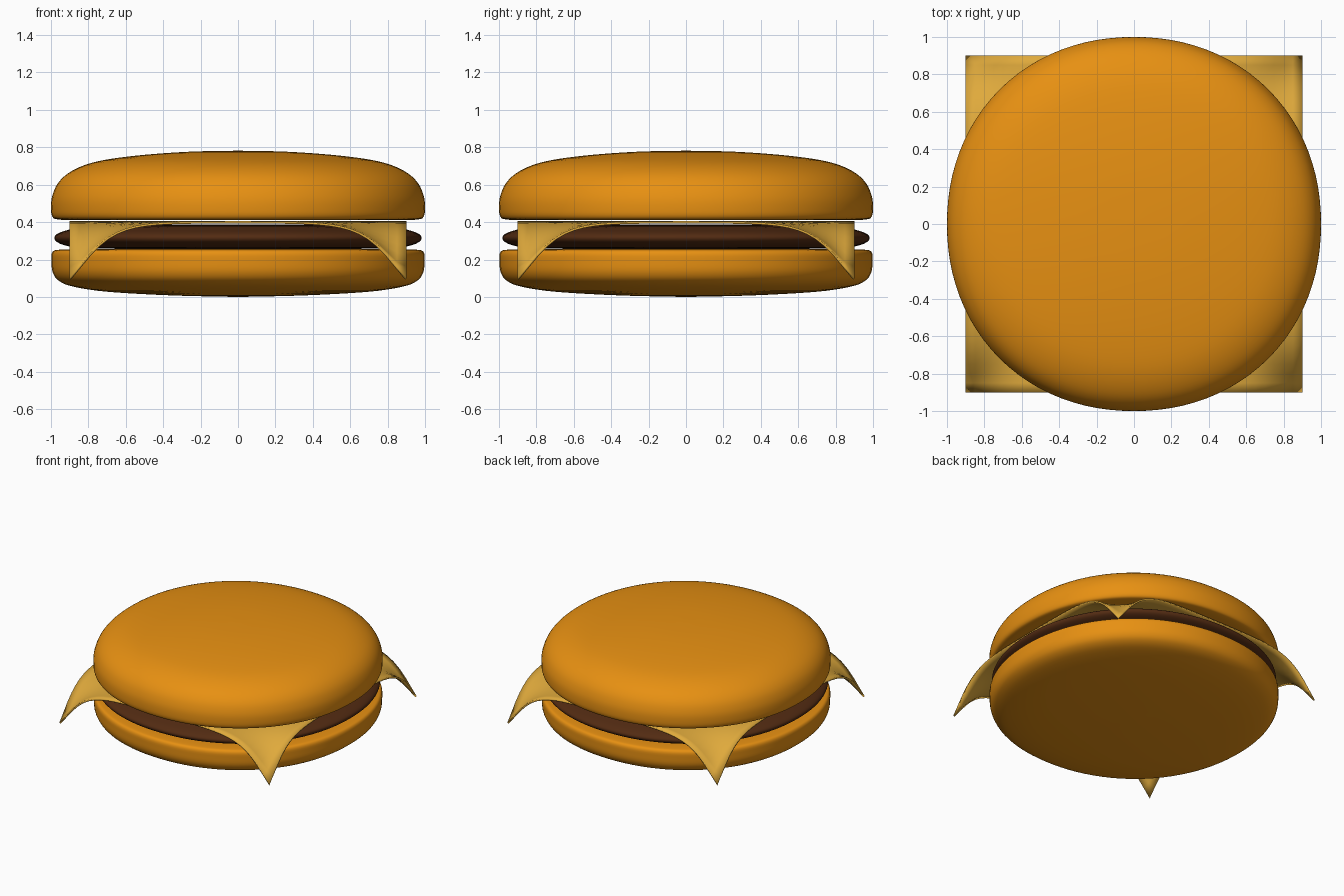
import bpy, bmesh, math

if "Cube" in bpy.data.objects:
    bpy.data.objects.remove(bpy.data.objects["Cube"])

SEG = 96


def paint(obj, name, color):
    mat = bpy.data.materials.get(name) or bpy.data.materials.new(name)
    mat.diffuse_color = (*color, 1)
    mat.use_nodes = True
    mat.node_tree.nodes["Principled BSDF"].inputs["Base Color"].default_value = mat.diffuse_color
    obj.data.materials.append(mat)


def finish(bm, name, mat_name, color):
    bmesh.ops.recalc_face_normals(bm, faces=bm.faces)
    mesh = bpy.data.meshes.new(name)
    bm.to_mesh(mesh)
    bm.free()
    obj = bpy.data.objects.new(name, mesh)
    bpy.context.collection.objects.link(obj)
    paint(obj, mat_name, color)
    bpy.ops.object.select_all(action='DESELECT')
    obj.select_set(True)
    bpy.context.view_layer.objects.active = obj
    bpy.ops.object.shade_smooth_by_angle(angle=math.radians(50))
    return obj


def smooth_profile(pts, steps=4):
    """Catmull-Rom curve through (radius, z) points."""
    p = [pts[0]] + pts + [pts[-1]]
    out = []
    for a, b, c, d in zip(p, p[1:], p[2:], p[3:]):
        for i in range(steps):
            t = i / steps
            out.append(tuple(0.5 * (2 * b[k] + (c[k] - a[k]) * t
                       + (2 * a[k] - 5 * b[k] + 4 * c[k] - d[k]) * t ** 2
                       + (3 * b[k] - a[k] - 3 * c[k] + d[k]) * t ** 3) for k in (0, 1)))
    return out + [pts[-1]]


def squircle(angle, n=2.1):
    c, s = math.cos(angle), math.sin(angle)
    return (abs(c) ** n + abs(s) ** n) ** (-1 / n)


def lathe(name, profile, mat_name, color):
    """Slightly squared lathe; profile starts and ends on the axis."""
    prof = smooth_profile(profile)
    bm = bmesh.new()
    rings = []
    for r, z in prof[1:-1]:
        ring = []
        for i in range(SEG):
            a = 2 * math.pi * i / SEG
            q = r * squircle(a)
            ring.append(bm.verts.new((q * math.cos(a), q * math.sin(a), z)))
        rings.append(ring)
    low = bm.verts.new((0, 0, prof[0][1]))
    high = bm.verts.new((0, 0, prof[-1][1]))
    for i in range(SEG):
        j = (i + 1) % SEG
        bm.faces.new((low, rings[0][j], rings[0][i]))
        bm.faces.new((high, rings[-1][i], rings[-1][j]))
        for lo, hi in zip(rings, rings[1:]):
            bm.faces.new((lo[i], lo[j], hi[j], hi[i]))
    return finish(bm, name, mat_name, color)


BUN = (0.80, 0.28, 0.006)

# Buns and patty
lathe("bottom_bun", [(0, 0.0), (0.35, 0.008), (0.69, 0.027), (0.876, 0.054), (0.956, 0.085),
                     (0.99, 0.13), (0.997, 0.19), (0.992, 0.24), (0.95, 0.253), (0.8, 0.255),
                     (0.4, 0.255), (0, 0.255)], "bun", BUN)
lathe("patty", [(0, 0.257), (0.5, 0.257), (0.8, 0.26), (0.91, 0.272), (0.965, 0.292),
                (0.982, 0.316), (0.965, 0.338), (0.91, 0.358), (0.8, 0.378), (0.5, 0.387),
                (0, 0.388)], "meat", (0.085, 0.024, 0.006))
lathe("top_bun", [(0, 0.412), (0.5, 0.412), (0.85, 0.412), (0.96, 0.414), (0.993, 0.43),
                  (1.0, 0.48), (0.993, 0.54), (0.965, 0.605), (0.91, 0.66), (0.82, 0.705),
                  (0.7, 0.735), (0.5, 0.76), (0.25, 0.777), (0, 0.782)], "bun", BUN)

# Cheese slice with four drooping corners
bm = bmesh.new()
bmesh.ops.create_grid(bm, x_segments=36, y_segments=36, size=0.9)
for v in bm.verts:
    d = math.hypot(0.9 - abs(v.co.x), 0.9 - abs(v.co.y))
    v.co.z = 0.405 - 0.305 * math.exp(-3.6 * d - 6.5 * d * d / (0.3 + d))
cheese = finish(bm, "cheese_slice", "cheese", (0.74, 0.40, 0.045))
solid = cheese.modifiers.new("thickness", 'SOLIDIFY')
solid.thickness = 0.012
solid.offset = -1
